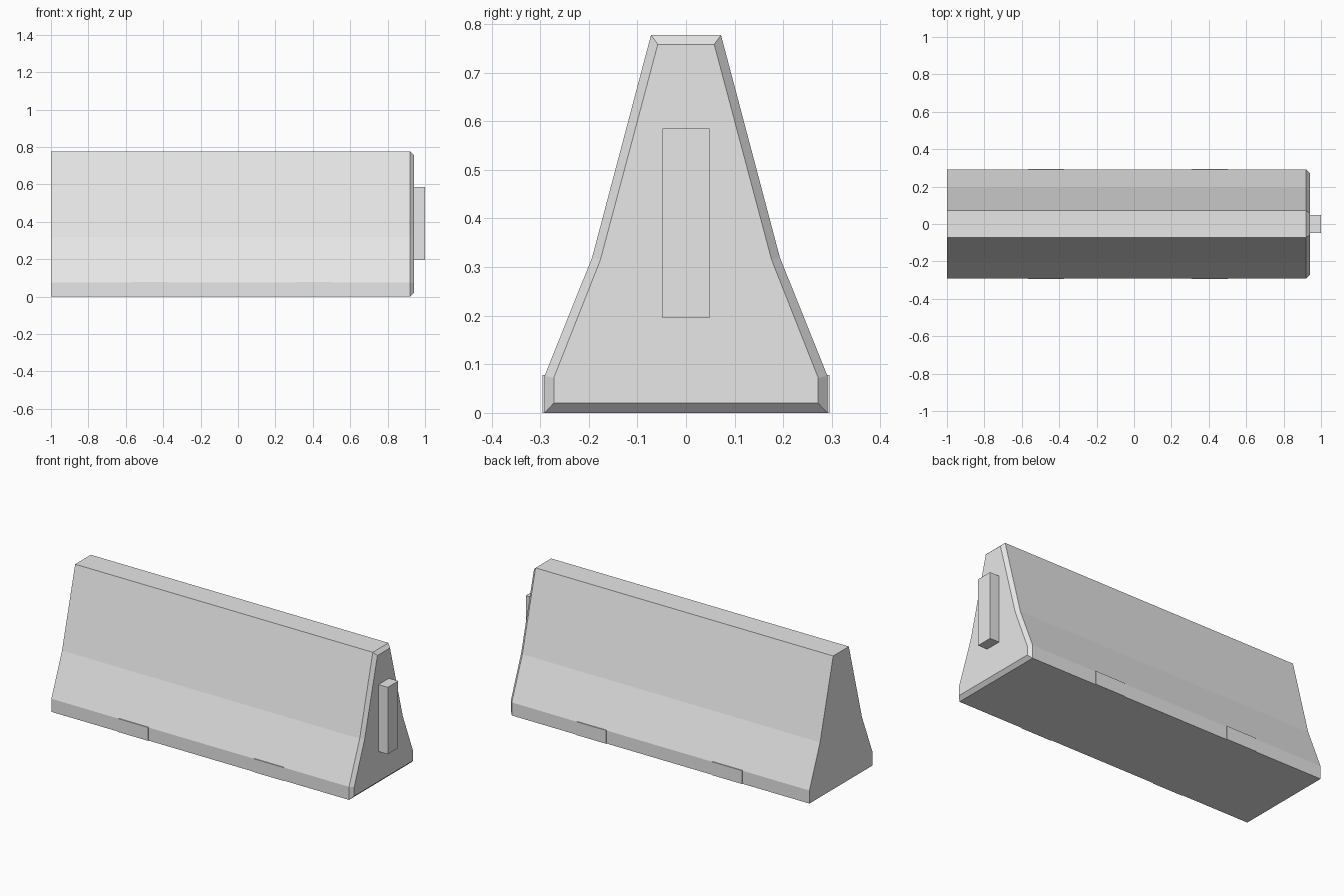
import bpy
import bmesh

cube = bpy.data.objects.get("Cube")
if cube:
    bpy.data.objects.remove(cube, do_unlink=True)

concrete = bpy.data.materials.new("light grey concrete")
concrete.use_nodes = True
GREY = (0.8, 0.8, 0.8, 1)
concrete.diffuse_color = GREY
concrete.node_tree.nodes["Principled BSDF"].inputs["Base Color"].default_value = GREY


def finish(bm, name):
    bmesh.ops.recalc_face_normals(bm, faces=bm.faces)
    mesh = bpy.data.meshes.new(name)
    bm.to_mesh(mesh)
    bm.free()
    mesh.materials.append(concrete)
    obj = bpy.data.objects.new(name, mesh)
    bpy.context.collection.objects.link(obj)
    return obj


def box(name, low, high):
    bm = bmesh.new()
    bmesh.ops.create_cube(bm, size=1)
    for v in bm.verts:
        v.co = [(a + b) / 2 + c * (b - a) for a, b, c in zip(low, high, v.co)]
    return finish(bm, name)


def loft(name, sections):
    """Join half profiles, mirrored across y, at successive x positions."""
    bm = bmesh.new()
    rings = []
    for x, half in sections:
        outline = half + [(-y, z) for y, z in reversed(half)]
        rings.append([bm.verts.new((x, y, z)) for y, z in outline])
    n = len(rings[0])
    for a, b in zip(rings, rings[1:]):
        for i in range(n):
            j = (i + 1) % n
            bm.faces.new((a[i], a[j], b[j], b[i]))
    bm.faces.new(rings[0])
    bm.faces.new(rings[-1])
    return finish(bm, name)


# Sloped barrier body with a chamfered end
full = [(0.291, 0), (0.291, 0.076), (0.193, 0.32), (0.072, 0.777)]
inset = [(0.272, 0.02), (0.272, 0.072), (0.176, 0.315), (0.058, 0.758)]
loft("barrier_body", [(-1, full), (0.92, full), (0.94, inset)])

# Connecting tongue on the chamfered end
box("connecting_tongue", (0.93, -0.048, 0.195), (1, 0.048, 0.585))

# Thin plates along both feet
for side, sign in (("front", -1), ("back", 1)):
    for place, x in (("right", -0.47), ("left", 0.405)):
        y0, y1 = sorted((sign * 0.288, sign * 0.295))
        box(f"{side}_{place}_foot_plate", (x - 0.097, y0, 0), (x + 0.097, y1, 0.078))
